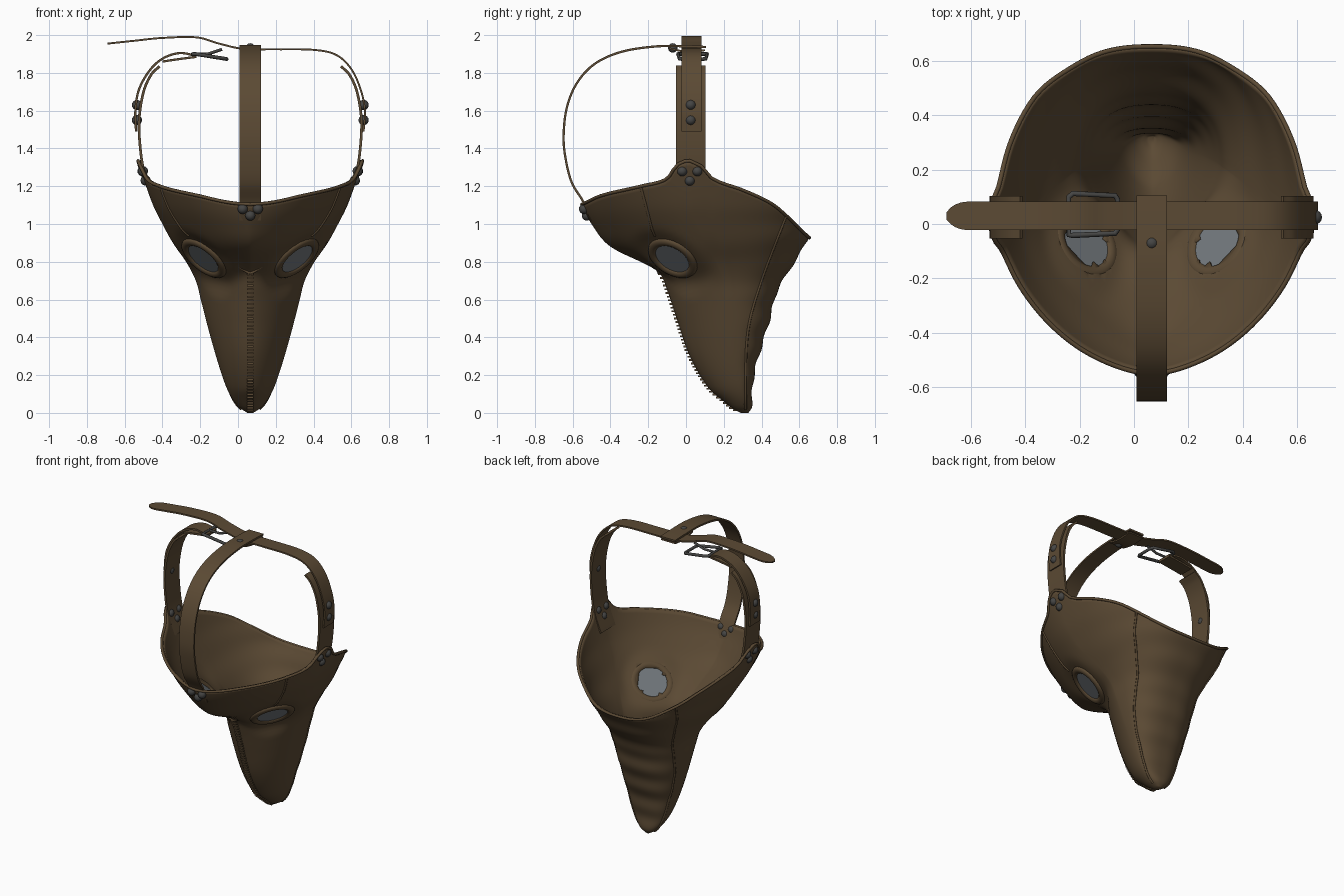
import bpy, bmesh, math
from mathutils import Vector

if "Cube" in bpy.data.objects:
    bpy.data.objects.remove(bpy.data.objects["Cube"])

X0 = 0.065  # symmetry plane of the mask


def material(name, col):
    m = bpy.data.materials.new(name)
    m.diffuse_color = (*col, 1)
    m.use_nodes = True
    m.node_tree.nodes["Principled BSDF"].inputs["Base Color"].default_value = m.diffuse_color
    return m


LEATHER = material("brown leather", (0.105, 0.068, 0.034))
METAL = material("dark metal", (0.06, 0.06, 0.058))
GLASS = material("grey glass", (0.17, 0.19, 0.205))


def spline(tab, t):
    """Cubic interpolation through (t, value) pairs."""
    t = min(max(t, tab[0][0]), tab[-1][0])
    i = 0
    while i < len(tab) - 2 and t > tab[i + 1][0]:
        i += 1

    def slope(k):
        a, b = tab[max(k - 1, 0)], tab[min(k + 1, len(tab) - 1)]
        return (b[1] - a[1]) / (b[0] - a[0])
    (t0, a), (t1, b) = tab[i], tab[i + 1]
    h = t1 - t0
    u = (t - t0) / h
    return (a * (2*u**3 - 3*u*u + 1) + b * (3*u*u - 2*u**3)
            + h * slope(i) * (u**3 - 2*u*u + u) + h * slope(i + 1) * (u**3 - u*u))


# Mask profiles by height: front, back, half width, widest line, front squareness
FRONT = [(0, .29), (.02, .25), (.06, .2), (.13, .12), (.3, .02), (.5, -.05), (.65, -.1),
         (.74, -.14), (.78, -.2), (.88, -.4), (1, -.5), (1.1, -.55), (1.35, -.62)]
BACK = [(0, .33), (.03, .345), (.2, .36), (.35, .4), (.5, .445), (.65, .485), (.75, .545),
        (.93, .65), (1.1, .70), (1.35, .74)]
WIDTH = [(0, .015), (.03, .06), (.1, .11), (.2, .15), (.4, .21), (.6, .262), (.7, .288),
         (.8, .34), (.9, .41), (1, .465), (1.1, .515), (1.3, .585), (1.36, .6)]
MID = [(0, .31), (.2, .27), (.4, .25), (.7, .2), (.82, .15), (1, .06), (1.3, .02)]
POW = [(0, 1.8), (.4, 1.6), (.75, 1.4), (.9, 1.5), (1.15, 1.75), (1.3, 1.9)]
RIM = [(-.6, 1.09), (-.55, 1.105), (-.45, 1.15), (-.24, 1.2), (-.1, 1.24), (-.05, 1.31), (.02, 1.335),
       (.09, 1.3), (.14, 1.24), (.3, 1.18), (.45, 1.11), (.53, 1.045), (.65, .93), (.7, .9)]

EYES = [(Vector((X0 + s * .245, -.07, .82)), Vector((s * .58, -.42, -.7)).normalized())
        for s in (-1, 1)]


def flatten(p):
    """Press the surface flat around each eye."""
    for c, n in EYES:
        h = (p - c).dot(n)
        d = (p - c - n * h).length
        if abs(h) < .16:
            u = min(max(1 - (d - .13) / .12, 0), 1)
            p = p - n * h * (u * u * (3 - 2 * u))
    return p


def power(z, back):
    return 2.4 if back else spline(POW, z)


def back_y(z):
    return spline(BACK, z) + .005 * math.sin(42 * z)


def raw(phi, z):
    c, s = math.cos(phi), math.sin(phi)
    n = power(z, c < 0)
    m = spline(MID, z)
    end = back_y(z) if c < 0 else spline(FRONT, z)
    return Vector((X0 + math.copysign(abs(s) ** (2 / n), s) * spline(WIDTH, z),
                   m + (end - m) * abs(c) ** (2 / n), z))


def on_side(y, z, s, off=0.0):
    """Surface point at given depth and height, side s."""
    m = spline(MID, z)
    end = back_y(z) if y > m else spline(FRONT, z)
    v = min(abs((y - m) / (end - m)), 1)
    n = power(z, y > m)
    x = spline(WIDTH, z) * (1 - v ** n) ** (1 / n)
    return flatten(Vector((X0 + s * (x + off), y, z)))


def finish(name, bm, mat, smooth=40):
    bmesh.ops.recalc_face_normals(bm, faces=bm.faces)
    me = bpy.data.meshes.new(name)
    bm.to_mesh(me)
    bm.free()
    ob = bpy.data.objects.new(name, me)
    bpy.context.collection.objects.link(ob)
    me.materials.append(mat)
    bpy.ops.object.select_all(action='DESELECT')
    ob.select_set(True)
    bpy.context.view_layer.objects.active = ob
    bpy.ops.object.shade_smooth_by_angle(angle=math.radians(smooth))
    return ob


def tube(name, pts, r, mat, cyclic=False):
    cu = bpy.data.curves.new(name, 'CURVE')
    cu.dimensions = '3D'
    cu.bevel_depth, cu.bevel_resolution, cu.use_fill_caps = r, 2, True
    sp = cu.splines.new('POLY')
    sp.points.add(len(pts) - 1)
    for p, q in zip(sp.points, pts):
        p.co = (*q, 1)
    sp.use_cyclic_u = cyclic
    ob = bpy.data.objects.new(name, cu)
    bpy.context.collection.objects.link(ob)
    cu.materials.append(mat)


# Mask shell, lofted from beak tip to rim
N, L = 120, 60
rims = []
for i in range(N):
    z = 1.1
    for _ in range(30):
        z = .5 * z + .5 * spline(RIM, raw(2 * math.pi * i / N, z).y)
    rims.append(z)
bm = bmesh.new()
rows = [[bm.verts.new(flatten(raw(2 * math.pi * i / N, rims[i] * (j / L) ** 1.25)))
         for i in range(N)] for j in range(L + 1)]
bm.faces.new(rows[0])
for a, b in zip(rows, rows[1:]):
    for i in range(N):
        k = (i + 1) % N
        bm.faces.new((a[i], a[k], b[k], b[i]))
edge = [v.co.copy() for v in rows[-1]]
bmesh.ops.recalc_face_normals(bm, faces=bm.faces)
bmesh.ops.delete(bm, geom=[f for f in bm.faces if any(
    (f.calc_center_median() - c).length < .1 for c, n in EYES)], context='FACES')
shell = finish("mask_shell", bm, LEATHER, 60)
mod = shell.modifiers.new("thickness", 'SOLIDIFY')
mod.thickness, mod.offset = .014, -1
tube("rim_edge", edge, .009, LEATHER, True)

# Eye lenses and leather rings
for c, n in EYES:
    q = n.to_track_quat('Z', 'Y')
    bpy.ops.mesh.primitive_torus_add(major_radius=.119, minor_radius=.024, major_segments=48,
                                     minor_segments=10, location=c, rotation=q.to_euler())
    o = bpy.context.object
    o.name, o.scale = "eye_ring", (1, 1, .75)
    o.data.materials.append(LEATHER)
    bpy.ops.object.shade_smooth()
    bpy.ops.mesh.primitive_cylinder_add(vertices=48, radius=.108, depth=.012,
                                        location=c, rotation=q.to_euler())
    bpy.context.object.name = "eye_lens"
    bpy.context.object.data.materials.append(GLASS)

# Panel seams
CHIN = [(.02, .315), (.1, .315), (.35, .32), (.5, .34), (.7, .40), (.9, .475), (1.04, .53)]
BROW = [(.93, -.17), (1.05, -.2), (1.2, -.24)]
for s in (-1, 1):
    for name, tab in (("chin_seam", CHIN), ("brow_seam", BROW)):
        a, b = tab[0][0], tab[-1][0]
        zs = [a + (b - a) * i / 40 for i in range(41)]
        tube(name, [on_side(spline(tab, z), z, s) for z in zs], .007, LEATHER)
tube("nose_seam", [raw(f * .06, .74 + .0012 * f * f) + Vector((0, -.004, 0))
                   for f in range(-6, 7)], .007, LEATHER)

# Stitches down the beak
bm = bmesh.new()
for i in range(42):
    z = .73 * (1 - i / 42) ** 1.15 + .004
    r = bmesh.ops.create_cube(bm, size=1)
    bmesh.ops.scale(bm, vec=(.034, .022, .009), verts=r['verts'])
    bmesh.ops.translate(bm, vec=(X0, spline(FRONT, z) - .002, z), verts=r['verts'])
finish("beak_stitches", bm, LEATHER)


def strap(name, pts, across, width, thick=.012, round_end=False):
    """Flat band swept along a smooth path."""
    pts, across = [Vector(p) for p in pts], Vector(across)
    tabs = [[(i, p[k]) for i, p in enumerate(pts)] for k in range(3)]
    m = (len(pts) - 1) * 8
    path = [Vector([spline(t, i / 8) for t in tabs]) for i in range(m + 1)]
    bm = bmesh.new()
    prev = None
    for i, p in enumerate(path):
        t = (path[min(i + 1, m)] - path[max(i - 1, 0)]).normalized()
        nrm = t.cross(across).normalized() * thick / 2
        left = (path[-1] - p).length / (width * .8)
        w = width / 2
        if round_end and left < 1:
            w *= max(.25, math.sqrt(1 - (1 - left) ** 2))
        sec = [bm.verts.new(p + across * w * a + nrm * b)
               for a, b in ((-1, -1), (1, -1), (1, 1), (-1, 1))]
        if prev:
            for k in range(4):
                bm.faces.new((prev[k], prev[(k + 1) % 4], sec[(k + 1) % 4], sec[k]))
        if i in (0, m):
            bm.faces.new(sec)
        prev = sec
    finish(name, bm, LEATHER)


# Wide side straps
for s in (-1, 1):
    strap("side_strap", [(X0 + s * x, .025, z) for x, z in (
        (.515, 1.15), (.563, 1.28), (.584, 1.42), (.588, 1.56), (.565, 1.7), (.525, 1.79), (.48, 1.835))],
        (0, 1, 0), .155, .014)

# Narrow straps: long right one with loose tail, short left one to the buckle
strap("long_strap", [(x, .03, z) for x, z in (
    (.665, 1.49), (.672, 1.6), (.65, 1.71), (.6, 1.82), (.52, 1.895), (.4, 1.922), (.2, 1.925),
    (.03, 1.927), (-.1, 1.955), (-.22, 1.988), (-.4, 1.985), (-.55, 1.97), (-.69, 1.955))],
    (0, 1, 0), .105, .01, True)
strap("buckle_strap", [(x, .03, z) for x, z in (
    (-.54, 1.49), (-.543, 1.6), (-.525, 1.71), (-.47, 1.81), (-.4, 1.875), (-.31, 1.905), (-.22, 1.89))],
    (0, 1, 0), .105, .012)
strap("buckle_fold", [(x, .03, z) for x, z in ((-.4, 1.86), (-.32, 1.872), (-.22, 1.885))],
      (0, 1, 0), .1, .012)

# Crown strap
strap("crown_strap", [(X0, y, z) for y, z in (
    (-.5, 1.02), (-.545, 1.12), (-.605, 1.22), (-.638, 1.35), (-.648, 1.47), (-.63, 1.62), (-.575, 1.75),
    (-.48, 1.85), (-.34, 1.912), (-.16, 1.94), (0, 1.941), (.105, 1.937))], (1, 0, 0), .112, .012)
strap("crown_loop", [(X0, y, z) for y, z in ((-.09, 1.93), (0, 1.913), (.1, 1.92))], (1, 0, 0), .11, .01)

# Buckle
tube("buckle_frame", [(-.24, -.04, 1.9), (-.225, -.042, 1.9), (-.07, -.035, 1.875), (-.06, -.02, 1.873),
                      (-.06, .09, 1.873), (-.07, .105, 1.875), (-.225, .112, 1.9), (-.24, .1, 1.9)],
     .01, METAL, True)
tube("buckle_prong", [(-.24, .03, 1.9), (-.16, .03, 1.9), (-.085, .03, 1.925)], .008, METAL)


# Rivets
def rivet(p, n, r=.027):
    bpy.ops.mesh.primitive_uv_sphere_add(segments=16, ring_count=8, radius=r, location=p,
                                         rotation=Vector(n).to_track_quat('Z', 'Y').to_euler())
    bpy.context.object.name = "rivet"
    bpy.context.object.data.materials.append(METAL)
    bpy.ops.object.shade_smooth()


for s in (-1, 1):
    for y, z in ((-.02, 1.28), (.06, 1.28), (.02, 1.23)):
        rivet(on_side(y, z, s, -.008), (s, 0, -.35))
    for z in (1.55, 1.63):
        rivet((X0 + s * .6, .025, z), (s, 0, 0))
    rivet((X0 + s * .04, -.54, 1.08), (0, -.9, -.4))
rivet((X0, -.525, 1.045), (0, -.9, -.4))
rivet((X0, -.07, 1.932), (0, 0, 1), .025)
